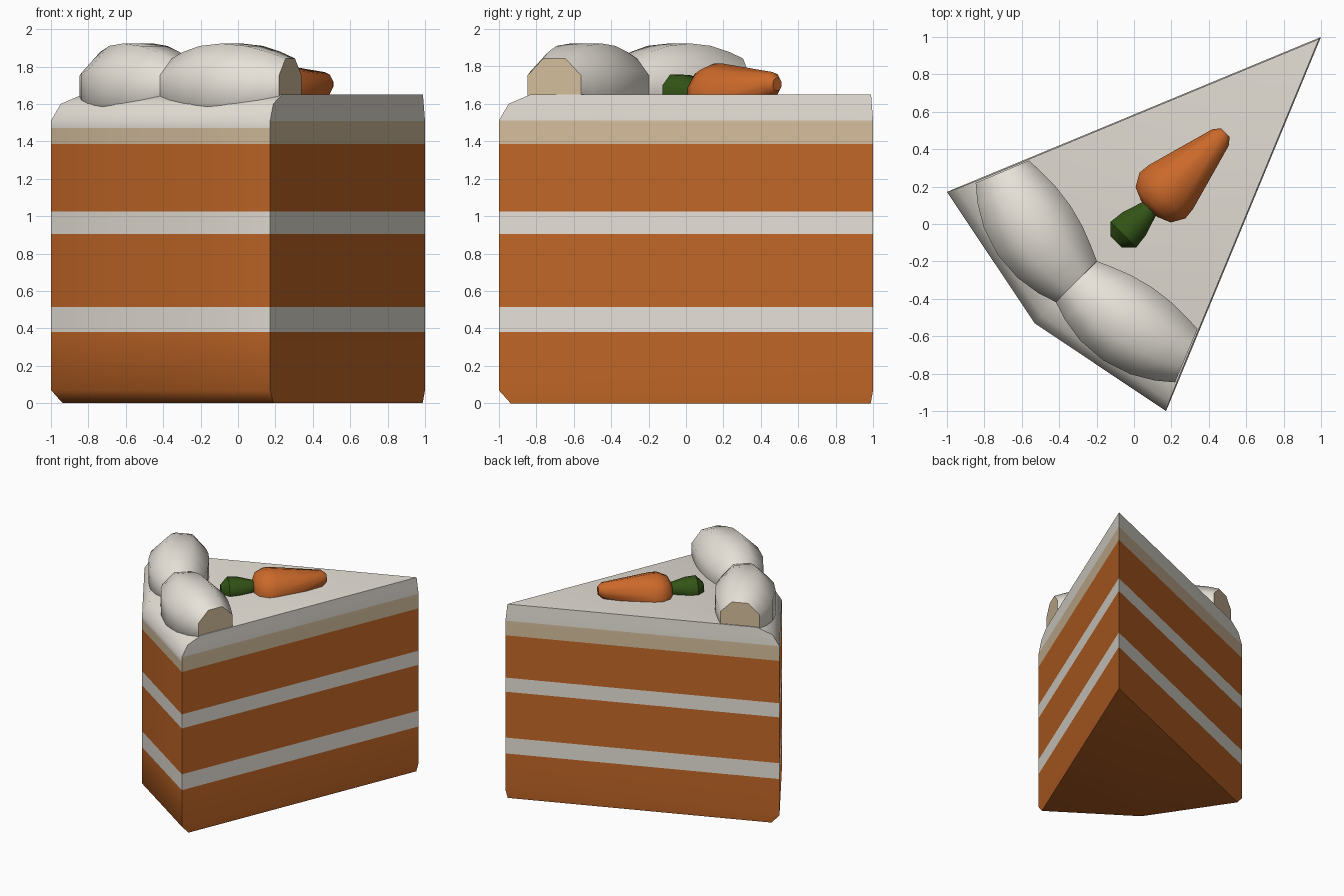
import bpy, bmesh, math
from mathutils import Vector

if "Cube" in bpy.data.objects:
    bpy.data.objects.remove(bpy.data.objects["Cube"])

TIP = Vector((1.0, 1.0, 0.0))
R = 2.165
A0, A1, A2 = 202.5, 225.0, 247.5


def material(name, rgb):
    m = bpy.data.materials.new(name)
    m.diffuse_color = (*rgb, 1)
    m.use_nodes = True
    m.node_tree.nodes["Principled BSDF"].inputs["Base Color"].default_value = m.diffuse_color
    return m


SPONGE = material("sponge orange", (0.54, 0.135, 0.02))
CREAM = material("cream white", (0.80, 0.76, 0.69))
TAN = material("tan frosting", (0.67, 0.52, 0.34))
CARROT = material("carrot orange", (0.60, 0.14, 0.023))
LEAF = material("leaf green", (0.033, 0.088, 0.008))


def polar(angle, r, z=0.0):
    a = math.radians(angle)
    return TIP + Vector((math.cos(a) * r, math.sin(a) * r, z))


def loft(name, rings, mats, rule, smooth=40):
    """Skin a list of closed rings, cap both ends, colour with rule(band, face)."""
    bm = bmesh.new()
    vs = [[bm.verts.new(p) for p in ring] for ring in rings]
    n = len(vs[0])
    faces = [(-1, bm.faces.new(vs[0])), (len(rings), bm.faces.new(vs[-1]))]
    for i in range(len(vs) - 1):
        for j in range(n):
            k = (j + 1) % n
            faces.append((i, bm.faces.new((vs[i][j], vs[i][k], vs[i + 1][k], vs[i + 1][j]))))
    bmesh.ops.recalc_face_normals(bm, faces=bm.faces[:])
    for band, f in faces:
        f.material_index = rule(band, f)
    me = bpy.data.meshes.new(name)
    bm.to_mesh(me)
    bm.free()
    for m in mats:
        me.materials.append(m)
    ob = bpy.data.objects.new(name, me)
    bpy.context.collection.objects.link(ob)
    bpy.ops.object.select_all(action='DESELECT')
    ob.select_set(True)
    bpy.context.view_layer.objects.active = ob
    bpy.ops.object.shade_smooth_by_angle(angle=math.radians(smooth))
    return ob


# Cake slice: wedge outline stacked by height (z, outer inset, cut-side inset)
def wedge(z, o, c):
    up = Vector((0, 0, z))
    in0, in2 = math.radians(A0 + 90), math.radians(A2 - 90)
    s0 = Vector((math.cos(in0), math.sin(in0), 0)) * c
    s2 = Vector((math.cos(in2), math.sin(in2), 0)) * c
    return [polar(A1, c / math.sin(math.radians(22.5))) + up,
            polar(A0, R - o) + s0 + up, polar(A1, R - o) + up, polar(A2, R - o) + s2 + up]


levels = [(0, .065, .007), (.07, 0, 0), (.38, 0, 0), (.515, 0, 0), (.905, 0, 0), (1.025, 0, 0),
          (1.385, 0, 0), (1.47, 0, 0), (1.51, 0, 0), (1.6, .055, .004), (1.65, .18, .006)]


def cake_rule(band, f):
    if band in (2, 4) or band >= 8:
        return 1
    if band == 6:
        return 2
    if band == 7:  # frosting edge sits lower on the outer side than on the cut sides
        outward = f.normal.dot(Vector((-.7071, -.7071, 0))) > 0.7
        return 1 if outward else 2
    return 0


loft("cake_slice", [wedge(*l) for l in levels], [SPONGE, CREAM, TAN], cake_rule, 50)


# Piped frosting: two eight-sided swells following the outer arc, cut at the slice sides
def swell(name, a, b):
    rings = []
    for t, ap in ((0, .155), (.13, .19), (.3, .222), (.5, .235), (.7, .222), (.87, .19), (1, .155)):
        ang, cr = a + (b - a) * t, ap / math.cos(math.pi / 8)
        rings.append([polar(ang, 1.85 + cr * math.cos(q), 1.688 + cr * math.sin(q))
                      for q in (math.pi / 8 + k * math.pi / 4 for k in range(8))])
    loft(name, rings, [CREAM, TAN],
         lambda i, f: 1 if i in (-1, 7) or f.calc_center_median().z < 1.6 else 0, 60)


swell("frosting_swell_left", A0 + .42, A1)
swell("frosting_swell_right", A1, A2 - .42)


# Carrot decoration: turned shapes lying along the diagonal (u, radius, centre z)
def turned(name, rings, mat, sides=10):
    d = Vector((1, 1, 0)).normalized()
    s = Vector((1, -1, 0)).normalized()
    pts = [[d * u + s * (r * math.cos(q)) + Vector((0, 0, z + r * math.sin(q)))
            for q in (2 * math.pi * (k + .5) / sides for k in range(sides))]
           for u, r, z in rings]
    loft(name, pts, [mat], lambda i, f: 0, 45)


turned("carrot", [(.115, .065, 1.66), (.145, .14, 1.645), (.215, .182, 1.635), (.28, .175, 1.64),
                  (.655, .065, 1.705), (.69, .035, 1.705)], CARROT)
turned("carrot_leaf", [(-.135, .045, 1.665), (-.08, .105, 1.66), (0, .095, 1.665),
                       (.13, .05, 1.675)], LEAF, 8)
